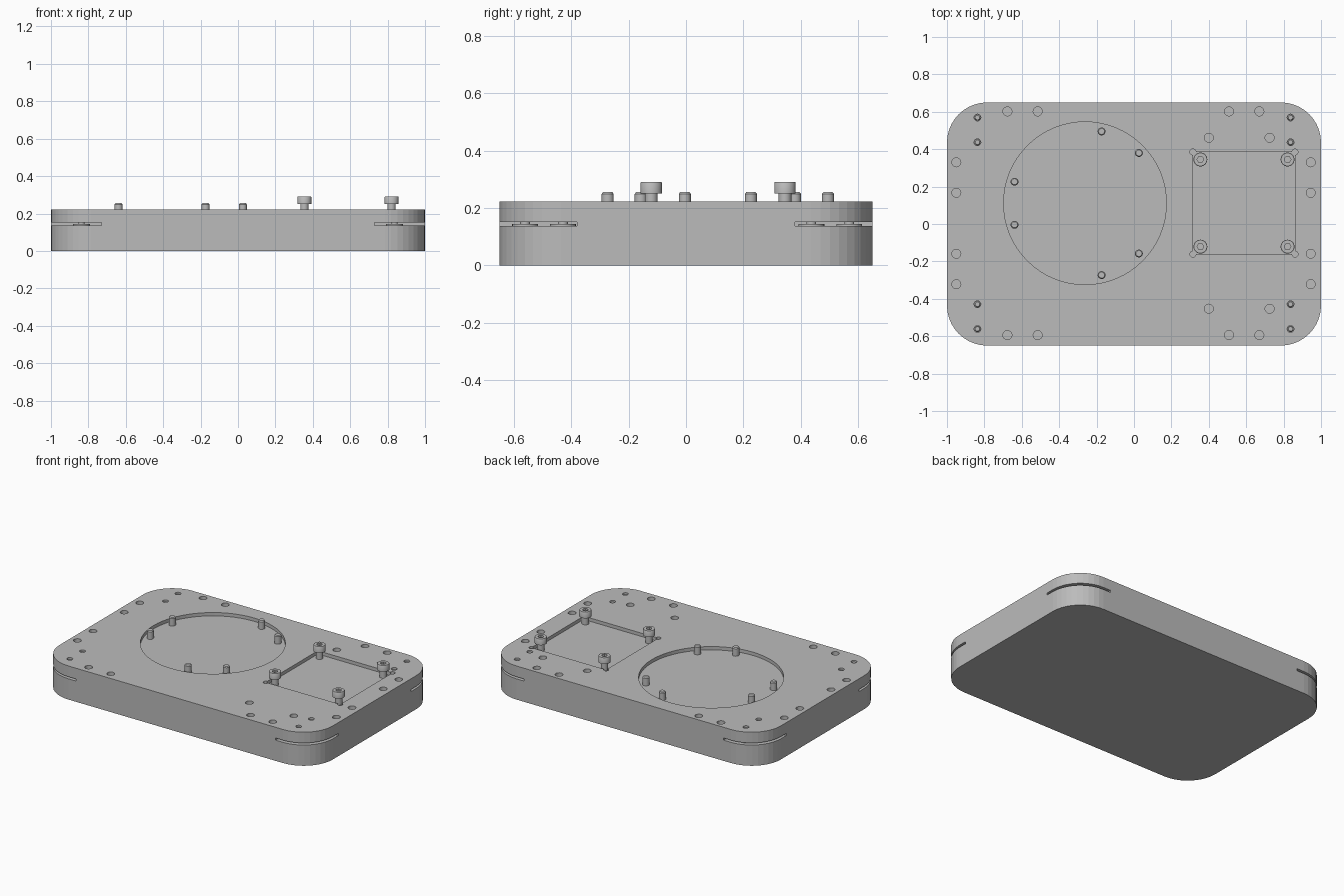
import bpy
import bmesh
from math import cos, sin, pi, radians
from mathutils import Matrix, Vector

if "Cube" in bpy.data.objects:
    bpy.data.objects.remove(bpy.data.objects["Cube"], do_unlink=True)

grey = bpy.data.materials.new("machined grey")
grey.use_nodes = True
colour = (0.5, 0.5, 0.5, 1)
grey.diffuse_color = colour
grey.node_tree.nodes["Principled BSDF"].inputs["Base Color"].default_value = colour

TOP = 0.222      # upper face of the plate
FLOOR = 0.2      # floor of the two shallow recesses
MID_Y = 0.004    # symmetry line of the hole pattern


def finish(name, bm, smooth=True):
    """Turn a bmesh into a coloured object."""
    bmesh.ops.recalc_face_normals(bm, faces=bm.faces)
    mesh = bpy.data.meshes.new(name)
    bm.to_mesh(mesh)
    bm.free()
    mesh.materials.append(grey)
    ob = bpy.data.objects.new(name, mesh)
    bpy.context.collection.objects.link(ob)
    if smooth:
        bpy.ops.object.select_all(action="DESELECT")
        ob.select_set(True)
        bpy.context.view_layer.objects.active = ob
        bpy.ops.object.shade_smooth_by_angle(angle=radians(35))
    return ob


def prism(bm, outline, z0, z1):
    """Extrude a closed outline from z0 to z1."""
    low = [bm.verts.new((x, y, z0)) for x, y in outline]
    high = [bm.verts.new((x, y, z1)) for x, y in outline]
    n = len(low)
    bm.faces.new(low[::-1])
    bm.faces.new(high)
    for i in range(n):
        j = (i + 1) % n
        bm.faces.new((low[i], low[j], high[j], high[i]))


def circle(x, y, r, n=24):
    return [(x + r * cos(2 * pi * i / n), y + r * sin(2 * pi * i / n)) for i in range(n)]


def box(x0, x1, y0, y1):
    return [(x0, y0), (x1, y0), (x1, y1), (x0, y1)]


def lathe(bm, x, y, profile, n=24):
    """Solid of revolution from (radius, height) pairs."""
    rings = [[bm.verts.new((px, py, z)) for px, py in circle(x, y, r, n)] for r, z in profile]
    bm.faces.new(rings[0][::-1])
    bm.faces.new(rings[-1])
    for a, b in zip(rings, rings[1:]):
        for i in range(n):
            j = (i + 1) % n
            bm.faces.new((a[i], a[j], b[j], b[i]))


def cut(ob, pieces):
    """Subtract each group of prisms (outline, z0, z1) from an object."""
    for group in pieces:
        bm = bmesh.new()
        for piece in group:
            prism(bm, *piece)
        cutter = finish("cutter", bm, smooth=False)
        cutter.hide_render = True
        mod = ob.modifiers.new("cut", "BOOLEAN")
        mod.operation = "DIFFERENCE"
        mod.solver = "EXACT"
        mod.object = cutter
        bpy.context.view_layer.objects.active = ob
        bpy.ops.object.modifier_apply(modifier=mod.name)
        bpy.data.objects.remove(cutter, do_unlink=True)


# Plate with rounded corners
HALF_X, HALF_Y, RADIUS, STEPS = 1.0, 0.65, 0.215, 10
outline = []
for quarter, (sx, sy) in enumerate([(1, 1), (-1, 1), (-1, -1), (1, -1)]):
    for i in range(STEPS + 1):
        a = (quarter + i / STEPS) * pi / 2
        outline.append((sx * (HALF_X - RADIUS) + RADIUS * cos(a),
                        sy * (HALF_Y - RADIUS) + RADIUS * sin(a)))
bm = bmesh.new()
prism(bm, outline, 0, TOP)
plate = finish("base_plate", bm, smooth=False)

# Hole pattern mirrored about the middle line
mirror = (1, -1)
dowel_spots = [(x, MID_Y + s * y) for s in mirror for x, y in
               [(-0.677, 0.598), (-0.515, 0.598), (0.508, 0.598), (0.67, 0.598),
                (0.4, 0.457), (0.725, 0.457), (-0.95, 0.326), (-0.95, 0.163),
                (0.945, 0.326), (0.945, 0.163)]]
bolt_spots = [(0.837 * t, MID_Y + s * y) for s in mirror for t in mirror for y in (0.565, 0.433)]

# Square pocket outline and its corner reliefs
PX, PY, PH = 0.588, 0.112, 0.273
corners = [(PX + s * PH, PY + t * PH) for s in mirror for t in mirror]

# Thin corner slots
slots = [(box(*sorted((s * 0.73, s * 1.1)), *sorted((t * 0.38, t * 0.8))), 0.137, 0.151)
         for s in mirror for t in mirror]

# Round recess
DX, DY = -0.262, 0.111
cut(plate, [
    slots,
    [(circle(x, y, 0.024), FLOOR - 0.015, 0.3) for x, y in dowel_spots]
    + [(circle(x, y, 0.018), 0.145, 0.3) for x, y in bolt_spots],
    [(circle(DX, DY, 0.435, 64), FLOOR, 0.3)],
    [(box(PX - PH, PX + PH, PY - PH, PY + PH), FLOOR, 0.3)],
    [(circle(x, y, 0.016, 16), FLOOR, 0.3) for x, y in corners],
])

# Locating pins in three pairs around the round recess
bm = bmesh.new()
for centre in (60, 180, 300):
    for offset in (-17, 17):
        a = radians(centre + offset)
        lathe(bm, DX + 0.394 * cos(a), DY + 0.394 * sin(a),
              [(0.021, FLOOR - 0.005), (0.021, 0.249), (0.016, 0.255)])
finish("locating_pins", bm)

# Socket head screws in the square pocket
screw_spots = [(PX + s * 0.233, PY + t * 0.233) for s in mirror for t in mirror]
bm = bmesh.new()
for x, y in screw_spots:
    lathe(bm, x, y, [(0.022, FLOOR - 0.005), (0.022, 0.25), (0.037, 0.25),
                     (0.037, 0.288), (0.035, 0.291)], 32)
screws = finish("socket_screws", bm)
cut(screws, [[(circle(x, y, 0.018, 6), 0.268, 0.35) for x, y in screw_spots]])

# Corner bolts whose heads sit in the slots
bm = bmesh.new()
for x, y in bolt_spots:
    lathe(bm, x, y, [(0.045, 0.136), (0.045, 0.144), (0.017, 0.144),
                     (0.017, TOP - 0.014), (0.012, TOP - 0.009)])
finish("corner_bolts", bm)
